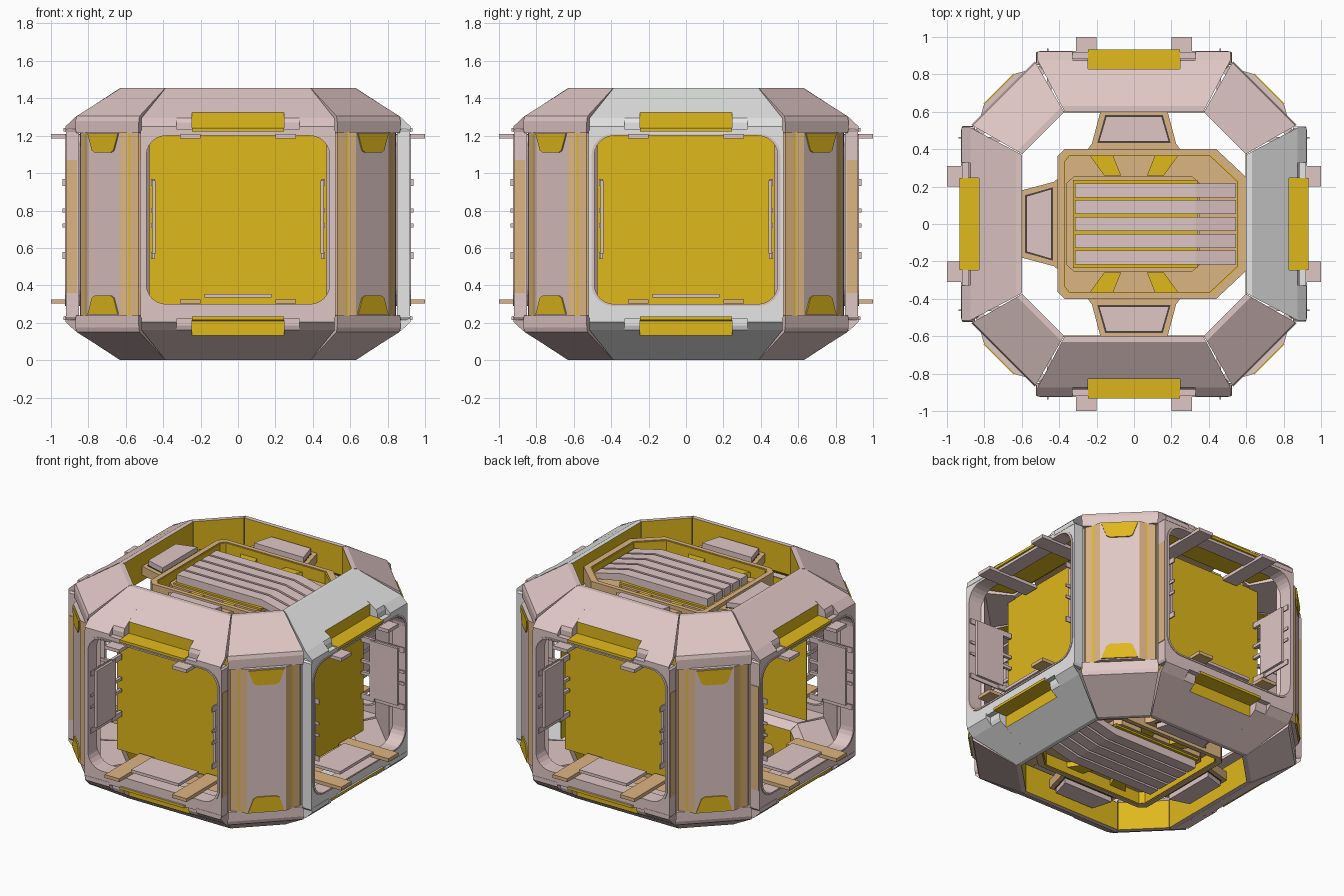
import bpy, bmesh
from math import radians, cos, sin
from mathutils import Matrix

if "Cube" in bpy.data.objects:
    bpy.data.objects.remove(bpy.data.objects["Cube"])

H = 1.455
TOP = Matrix.Identity(4)
BOTTOM = Matrix.Translation((0, 0, H)) @ Matrix.Diagonal((1, 1, -1, 1))


def material(name, rgb):
    m = bpy.data.materials.new(name)
    m.use_nodes = True
    m.diffuse_color = (*rgb, 1)
    m.node_tree.nodes["Principled BSDF"].inputs["Base Color"].default_value = (*rgb, 1)
    return m


PINK = material("dusty pink", (0.74, 0.57, 0.56))
TAN = material("tan", (0.72, 0.46, 0.22))
GOLD = material("gold", (0.74, 0.48, 0.012))
PALE = material("pale grey", (0.78, 0.79, 0.78))
DARK = material("dark seam", (0.08, 0.06, 0.06))


def finish(name, bm, mats, M):
    bm.transform(M)
    bmesh.ops.recalc_face_normals(bm, faces=bm.faces)
    me = bpy.data.meshes.new(name)
    bm.to_mesh(me)
    bm.free()
    for m in mats:
        me.materials.append(m)
    ob = bpy.data.objects.new(name, me)
    bpy.context.scene.collection.objects.link(ob)
    return ob


def box(name, x, y, z, mat, M=TOP):
    bm = bmesh.new()
    bmesh.ops.create_cube(bm, size=1)
    for v in bm.verts:
        for i, (a, b) in enumerate((x, y, z)):
            v.co[i] = a if v.co[i] < 0 else b
    return finish(name, bm, [mat], M)


def plate(name, loops, d0, d1, mat, M=TOP, plane="xy"):
    """Extrude a 2D outline, with optional holes, from d0 to d1."""
    bm = bmesh.new()
    for loop in loops:
        vs = [bm.verts.new((u, v, d0) if plane == "xy" else (u, d0, v)) for u, v in loop]
        for a, b in zip(vs, vs[1:] + vs[:1]):
            bm.edges.new((a, b))
    bmesh.ops.triangle_fill(bm, edges=bm.edges[:], use_beauty=True)
    new = bmesh.ops.extrude_face_region(bm, geom=bm.faces[:])["geom"]
    shift = (0, 0, d1 - d0) if plane == "xy" else (0, d1 - d0, 0)
    bmesh.ops.translate(bm, vec=shift, verts=[g for g in new if isinstance(g, bmesh.types.BMVert)])
    bmesh.ops.dissolve_limit(bm, angle_limit=0.01, verts=bm.verts[:], edges=bm.edges[:])
    return finish(name, bm, [mat], M)


def mirrored(half):
    return half + [(-x, y) for x, y in reversed(half)]


def rounded(w, z0, z1, r, n=6):
    quarter = [(i, radians(90 * (i + k / n))) for i in range(4) for k in range(n + 1)]
    return [((w - r) * (1 if i in (0, 3) else -1) + r * cos(a),
             (z1 - r if i < 2 else z0 + r) + r * sin(a)) for i, a in quarter]


def ring_segment(name, left, right, mat, M, is_gold):
    """Bridge two end sections of (x, distance, height); is_gold picks the gold faces."""
    bm = bmesh.new()
    l, r = ([bm.verts.new((x, -d, z)) for x, d, z in end] for end in (left, right))
    for i in range(len(l)):
        j = (i + 1) % len(l)
        bm.faces.new((l[i], l[j], r[j], r[i]))
    bm.faces.new(l)
    bm.faces.new(r)
    bmesh.ops.recalc_face_normals(bm, faces=bm.faces)
    for f in bm.faces:
        f.material_index = int(abs(f.normal.x) < 0.5 and is_gold(f))
    return finish(name, bm, [mat, GOLD], M)


def section(profile, s):
    return [(s * w, d, z) for d, z, w in profile]


def flat_section(profile, x):
    return [(x, p[0], p[1]) for p in profile]


# Sections as (distance, height, half width): mitred end, set-back step, recess, corner
SIDE = [(.60, H, .37), (.63, H, .387), (.875, 1.295, .515), (.922, 1.25, .515),
        (.922, 1.22, .515), (.65, 1.22, .39), (.60, 1.26, .37)]
STEP = [(.60, H), (.63, H), (.875, 1.295), (.885, 1.27), (.885, 1.22), (.65, 1.22), (.60, 1.26)]
RECESS = [(.60, H), (.63, H), (.83, 1.324), (.83, 1.245), (.932, 1.24), (.932, 1.222),
          (.65, 1.22), (.60, 1.26)]
CORNER = [(.687, H, .159), (.717, H, .167), (.982, 1.305, .238), (.99, 1.28, .24),
          (.99, 1.215, .236), (.73, 1.215, .166), (.687, 1.26, .159)]
FRAME = mirrored([(.33, .22), (.33, .215), (.51, .215), (.52, .23), (.52, 1.225), (.51, 1.235)])
OPENING = rounded(.505, .29, 1.21, .115)


def inner(f):
    return f.normal.y > .8


def inner_or_under(f):
    return f.normal.z < -.3 or f.normal.y > .5


# Four walls: front, left, back, right
for k, side in enumerate(("front", "left", "back", "right")):
    R = Matrix.Rotation(radians(90 * k), 4, "Z")
    shell = PALE if side == "left" else PINK
    for level, F, lining in (("top", TOP, inner_or_under), ("bottom", BOTTOM, inner)):
        M = R @ F
        for s in (-1, 1):
            ring_segment(f"{side}_{level}_ring_end", section(SIDE, s),
                         flat_section(SIDE, s * .33), shell, M, lining)
            ring_segment(f"{side}_{level}_ring_step", flat_section(STEP, s * .33),
                         flat_section(STEP, s * .245), shell, M, lining)
            rail_shift = Matrix.Translation((0, 0, 0 if level == "top" else .055))
            box(f"{side}_{level}_rail", sorted((s * .2, s * .31)), (-1.0, -.62), (1.185, 1.208),
                PINK if level == "top" else TAN, R @ rail_shift @ F)
        ring_segment(f"{side}_{level}_ring_recess", flat_section(RECESS, -.245),
                     flat_section(RECESS, .245), shell, M,
                     lambda f: lining(f) or f.calc_center_median().y < -.825)
    plate(f"{side}_frame", [FRAME, OPENING], -.92, -.85, shell, R, "xz")
    plate(f"{side}_opening_rim", [OPENING, rounded(.49, .30, 1.20, .105)], -.925, -.82, PINK, R, "xz")
    # Liner panels inside the doorway
    box(f"{side}_sill_panel", (-.18, .18), (-.90, -.68), (.335, .355), PINK, R)
    for s in (-1, 1):
        box(f"{side}_jamb_panel", sorted((s * .44, s * .458)), (-.90, -.69), (.57, .96), PINK, R)
        for z, h in ((.56, .018), (.72, .01), (.80, .01), (.95, .018)):
            box(f"{side}_jamb_prong", sorted((s * .445, s * .465)), (-.72, -.62),
                (z - h, z + h), PINK, R)
            box(f"{side}_jamb_pin", sorted((s * .456, s * .464)), (-.938, -.70),
                (z - h, z + h), PINK, R)
        if side != "left":
            box(f"{side}_edge_strip", sorted((s * .515, s * .524)), (-.918, -.86), (.36, 1.07), TAN, R)
    if side != "right":
        box(f"{side}_inner_wall", (-.495, .495), (-.605, -.595), (.30, 1.22), GOLD, R)

# Four corner posts with bulging panels
POST = mirrored([(.24, -.91), (.24, -.955), (.226, -.96), (.218, -.972), (.172, -.988),
                 (.164, -.991), (.122, -1.016)])
TAB = mirrored([(.06, 1.11), (.082, 1.122), (.115, 1.212)])
for k in range(4):
    R = Matrix.Rotation(radians(45 + 90 * k), 4, "Z")
    for level, F in (("top", TOP), ("bottom", BOTTOM)):
        ring_segment(f"corner_{level}_ring", section(CORNER, -1), section(CORNER, 1),
                     PINK, R @ F, inner)
        plate(f"corner_{level}_tab", [TAB], -1.024, -1.012, GOLD, R @ F, "xz")
    post = plate("corner_panel", [POST], .235, 1.22, PINK, R)
    for m in (TAN, GOLD):
        post.data.materials.append(m)
    for f in post.data.polygons:
        c, n = R.inverted() @ f.center, R.inverted().to_3x3() @ f.normal
        u = abs(c.x)
        if abs(n.z) < .5 and c.y < -.962 and u > .1:
            f.material_index = 2 if .164 < u < .172 else 1

# Ceiling and floor units
OUTER = [(.44, .40), (.60, .25), (.60, -.25), (.44, -.40), (-.37, -.40),
         (-.41, -.36), (-.41, .36), (-.37, .40)]
INNER = [(.41, .37), (.56, .23), (.56, -.23), (.41, -.37), (-.35, -.37),
         (-.375, -.34), (-.375, .34), (-.35, .37)]
GRILLE = [(.31, .255), (.35, .22), (.35, -.22), (.31, -.255), (-.32, -.255),
          (-.36, -.22), (-.36, .22), (-.32, .255)]
SLAT = [(-.315, 1.33), (-.315, 1.395), (.33, 1.395), (.545, 1.345), (.545, 1.305), (.33, 1.345)]
for level, F in (("ceiling", TOP), ("floor", BOTTOM)):
    plate(f"{level}_base", [OUTER], 1.275, 1.30, TAN, F)
    plate(f"{level}_rim", [OUTER, INNER], 1.295, 1.385, TAN, F)
    plate(f"{level}_rim_lining", [INNER, [(x * .985, y * .985) for x, y in INNER]], 1.295, 1.38, GOLD, F)
    plate(f"{level}_grille_bed", [GRILLE], 1.295, 1.33, TAN, F)
    box(f"{level}_grille_back", (-.325, .34), (-.235, .235), (1.325, 1.342), GOLD, F)
    for i in range(5):
        y = .09 * (i - 2)
        plate(f"{level}_slat", [SLAT], y - .037, y + .037, PINK, F, "xz")
    # Gold straps beside the grille
    for s in (-1, 1):
        for d in (-1, 1):
            strap = [(d * .25, s * .385), (d * .12, s * .385), (d * .07, s * .26), (d * .16, s * .26)]
            plate(f"{level}_strap", [strap], 1.295, 1.335, GOLD, F)
    # Brackets that hold the unit to the ring
    for k, side in ((0, "front"), (2, "back"), (3, "right")):
        R = F @ Matrix.Rotation(radians(90 * k), 4, "Z")
        lobe = mirrored([(.25, -.395), (.225, -.43), (.18, -.60)])
        plate(f"{level}_{side}_bracket", [lobe], 1.30, 1.36, TAN, R)
        plate(f"{level}_{side}_bracket_seam", [mirrored([(.196, -.434), (.154, -.582)])],
              1.355, 1.362, DARK, R)
        plate(f"{level}_{side}_bracket_pad", [mirrored([(.188, -.44), (.148, -.576)])],
              1.355, 1.395, PINK, R)
